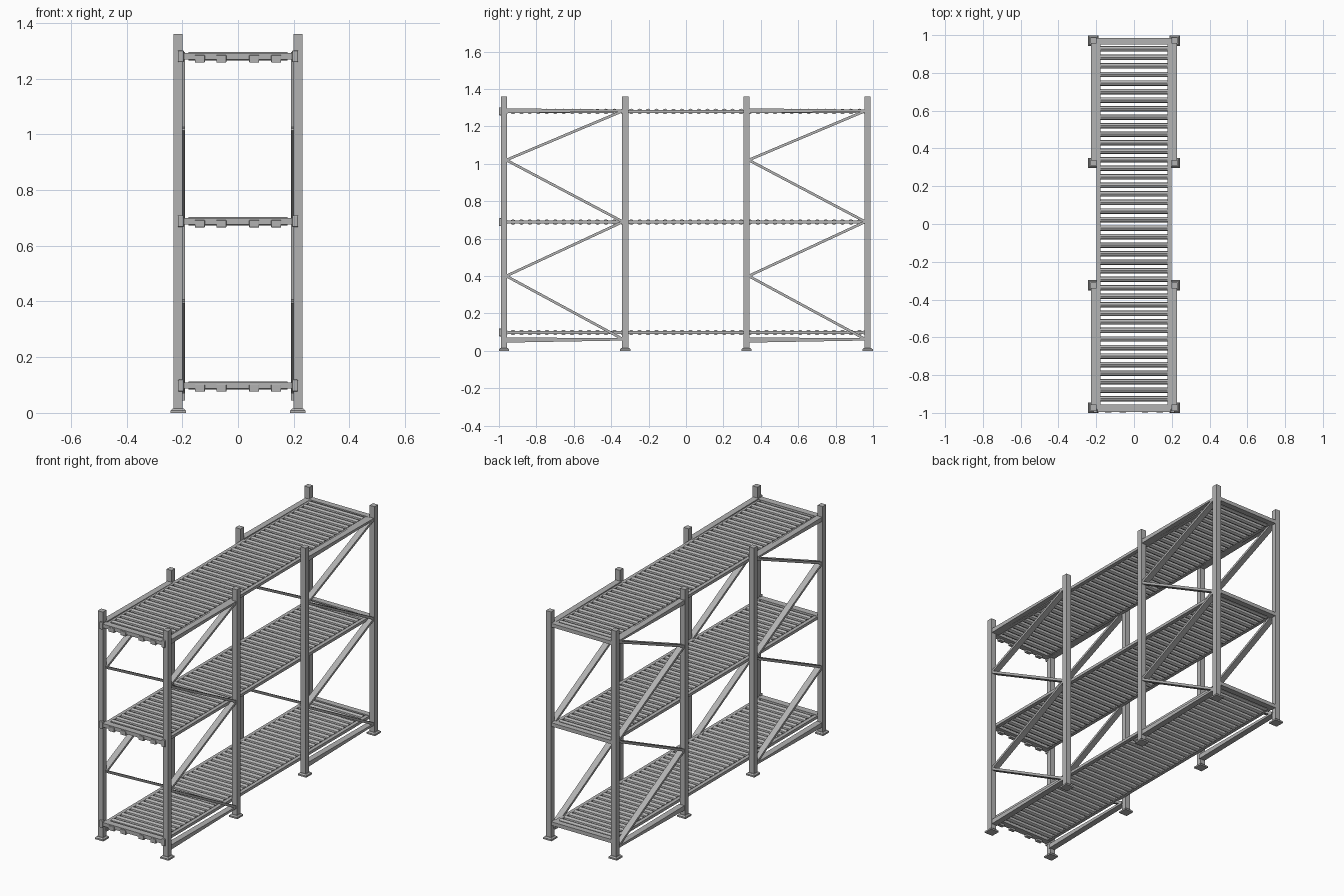
import bpy, bmesh
from math import pi
from mathutils import Vector, Matrix

cube = bpy.data.objects.get("Cube")
if cube:
    bpy.data.objects.remove(cube, do_unlink=True)

steel = bpy.data.materials.new("grey_steel")
steel.use_nodes = True
grey = (0.45, 0.45, 0.45, 1)
steel.diffuse_color = grey
bsdf = next(n for n in steel.node_tree.nodes if n.type == 'BSDF_PRINCIPLED')
bsdf.inputs["Base Color"].default_value = grey


def finish(name, bm):
    bmesh.ops.recalc_face_normals(bm, faces=bm.faces)
    mesh = bpy.data.meshes.new(name)
    bm.to_mesh(mesh)
    bm.free()
    mesh.materials.append(steel)
    obj = bpy.data.objects.new(name, mesh)
    bpy.context.collection.objects.link(obj)
    return obj


def box(name, x, y, z, bevel=0, taper=1):
    """Box from (min, max) pairs; taper scales the top face."""
    bm = bmesh.new()
    bmesh.ops.create_cube(bm, size=1)
    for v in bm.verts:
        k = taper if v.co.z > 0 else 1
        v.co = Vector(((x[0] + x[1]) / 2 + v.co.x * k * (x[1] - x[0]),
                       (y[0] + y[1]) / 2 + v.co.y * k * (y[1] - y[0]),
                       (z[0] + z[1]) / 2 + v.co.z * (z[1] - z[0])))
    if bevel:
        bmesh.ops.bevel(bm, geom=bm.edges[:], offset=bevel, segments=2,
                        affect='EDGES', profile=0.5)
    return finish(name, bm)


def around(c, half):
    return (c - half, c + half)


def brace(name, x, start, end, t0, t1):
    """Flat bar between two (y, z) points, wide along x."""
    a, b = Vector((0, *start)), Vector((0, *end))
    side = (b - a).normalized().cross(Vector((1, 0, 0)))
    bm = bmesh.new()
    bmesh.ops.create_cube(bm, size=1)
    for v in bm.verts:
        p, t = (b, t1) if v.co.y > 0 else (a, t0)
        v.co = p + side * v.co.z * t + Vector((x + v.co.x * 0.036, 0, 0))
    return finish(name, bm)


POST_Y = [-0.973, -0.325, 0.323, 0.971]
LEVELS = [0.098, 0.688, 1.28]
SIDES = [("left", 1), ("right", -1)]

# Upright posts and base plates
for label, s in SIDES:
    for i, y in enumerate(POST_Y):
        x = s * 0.215
        box(f"{label}_post_{i}", around(x, 0.0165), around(y, 0.0165), (0.008, 1.36))
        box(f"{label}_foot_flange_{i}", around(x, 0.0275), around(y, 0.0275), (0, 0.009))
        box(f"{label}_foot_top_{i}", around(x, 0.0265), around(y, 0.0265), (0.009, 0.016), taper=0.75)

# Zigzag bracing of the end frames
HEIGHTS = [0.062, 0.40, 0.69, 1.02, 1.283]
for label, s in SIDES:
    for frame, i in (("front", 0), ("back", 2)):
        near, far = POST_Y[i] + 0.012, POST_Y[i + 1] - 0.012
        x = s * 0.209
        name = f"{label}_{frame}"
        for k in range(4):
            ya, yb = (far, near) if k % 2 == 0 else (near, far)
            brace(f"{name}_diagonal_{k}", x, (ya, HEIGHTS[k]), (yb, HEIGHTS[k + 1]), 0.014, 0.014)
        brace(f"{name}_bottom_bar", x, (near, 0.058), (far, 0.061), 0.028, 0.012)
        brace(f"{name}_top_bar", x, (near, 1.283), (far, 1.285), 0.026, 0.01)

# Roller shelves
ROLLERS = 42
first, last = -0.925, 0.927
for n, z in enumerate(LEVELS):
    for label, s in SIDES:
        box(f"shelf_{n}_{label}_rail", around(s * 0.188, 0.011), (-0.985, 0.975), around(z, 0.0085))
        # Hooked end bracket over the front post
        box(f"shelf_{n}_{label}_bracket", around(s * 0.205, 0.011), (-1.0, -0.98),
            around(z, 0.021), bevel=0.004)
    box(f"shelf_{n}_front_beam", (-0.2, 0.2), (-0.994, -0.955), around(z, 0.011))
    box(f"shelf_{n}_back_beam", (-0.2, 0.2), (0.95, 0.985), around(z, 0.011))
    # Small stop tabs under the front beam
    for k, x in enumerate((-0.137, -0.06, 0.058, 0.137)):
        box(f"shelf_{n}_tab_{k}", around(x, 0.018), (-0.997, -0.975), (z - 0.022, z + 0.004), bevel=0.002)

    bm = bmesh.new()
    bmesh.ops.create_cone(bm, cap_ends=True, segments=12, radius1=0.0145, radius2=0.0145,
                          depth=0.356, matrix=Matrix.Rotation(pi / 2, 4, 'Y'))
    for v in bm.verts:
        v.co += Vector((0, first, z))
    rollers = finish(f"shelf_{n}_rollers", bm)
    arr = rollers.modifiers.new("repeat", 'ARRAY')
    arr.count = ROLLERS
    arr.use_relative_offset = False
    arr.use_constant_offset = True
    arr.constant_offset_displace = (0, (last - first) / (ROLLERS - 1), 0)
    bpy.ops.object.select_all(action='DESELECT')
    rollers.select_set(True)
    bpy.context.view_layer.objects.active = rollers
    bpy.ops.object.shade_smooth_by_angle()
